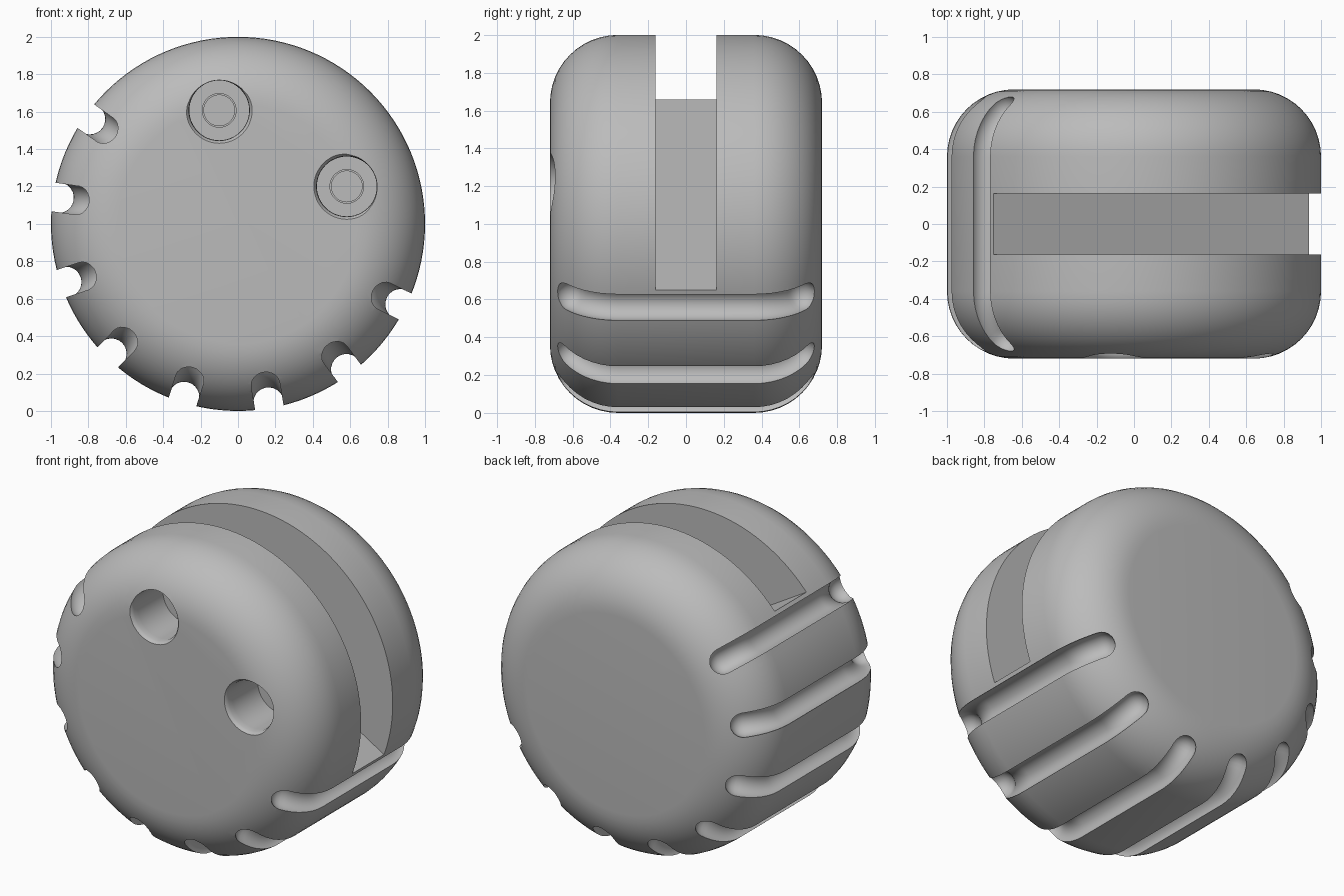
import bpy, bmesh
from math import sin, cos, pi, radians
from mathutils import Matrix, Vector

cube = bpy.data.objects.get("Cube")
if cube:
    bpy.data.objects.remove(cube, do_unlink=True)

RADIUS, HALF, FILLET = 1.0, 0.72, 0.36
AXIS = radians(59.2)          # direction the slot opens towards
CENTRE = Vector((0, 0, 1))

grey = bpy.data.materials.new("light grey")
grey.use_nodes = True
grey.diffuse_color = (0.5, 0.5, 0.5, 1)
grey.node_tree.nodes["Principled BSDF"].inputs["Base Color"].default_value = (0.5, 0.5, 0.5, 1)


def make_object(name, bm):
    bmesh.ops.recalc_face_normals(bm, faces=bm.faces)
    mesh = bpy.data.meshes.new(name)
    bm.to_mesh(mesh)
    bm.free()
    mesh.materials.append(grey)
    obj = bpy.data.objects.new(name, mesh)
    bpy.context.collection.objects.link(obj)
    return obj


def loft(name, rings):
    """Skin a list of equal rings of points and cap both ends."""
    bm = bmesh.new()
    loops = [[bm.verts.new(p) for p in ring] for ring in rings]
    n = len(loops[0])
    for a, b in zip(loops, loops[1:]):
        for i in range(n):
            j = (i + 1) % n
            bm.faces.new((a[i], a[j], b[j], b[i]))
    bm.faces.new(loops[0])
    bm.faces.new(loops[-1])
    return make_object(name, bm)


def lathe(name, profile, centre, sides):
    """Turn (radius, y) points around a y axis through centre."""
    turns = [2 * pi * i / sides for i in range(sides)]
    return loft(name, [[centre + Vector((r * cos(t), y, r * sin(t))) for t in turns]
                       for r, y in profile])


def groove(name, angle):
    """Round-ended tube that follows the rounded rim of the body."""
    r, arc, steps, end = 0.082, FILLET - 0.03, 10, radians(50)
    core = RADIUS - FILLET
    half = []                                   # (radial, y, tilt, tube radius)
    for i in range(steps + 1):
        t = end * i / steps
        half.append((core + arc * cos(t), HALF - FILLET + arc * sin(t), t, r))
    rad, y = half[-1][:2]
    for i in range(1, 6):                       # domed tip
        a = radians(84) * i / 5
        half.append((rad - r * sin(a) * sin(end), y + r * sin(a) * cos(end), end, r * cos(a)))
    path = [(p, -q, -t, s) for p, q, t, s in reversed(half)] + half
    out = Vector((cos(angle), 0, sin(angle)))
    side = Vector((-sin(angle), 0, cos(angle)))
    along = Vector((0, 1, 0))
    rings = []
    for rad, y, tilt, s in path:
        normal = out * cos(tilt) + along * sin(tilt)
        mid = CENTRE + out * rad + along * y
        rings.append([mid + s * (normal * cos(u) + side * sin(u))
                      for u in (2 * pi * k / 24 for k in range(24))])
    return loft(name, rings)


# Rounded drum body
quarter = [(RADIUS - FILLET + FILLET * sin(a), HALF - FILLET + FILLET * cos(a))
           for a in (pi / 2 * i / 12 for i in range(13))]
body = lathe("clamp_body", [(r, -y) for r, y in quarter] + quarter[::-1], CENTRE, 128)

cutters = []

# Flat-bottomed slot across the upper side
out = Vector((cos(AXIS), 0, sin(AXIS)))
bm = bmesh.new()
bmesh.ops.create_cube(bm, size=1)
bmesh.ops.scale(bm, vec=(1.2, 0.325, 2.6), verts=bm.verts)
bmesh.ops.rotate(bm, cent=(0, 0, 0), matrix=Matrix.Rotation(-AXIS, 3, 'Y'), verts=bm.verts)
bmesh.ops.translate(bm, vec=CENTRE + out * (0.18 + 0.6), verts=bm.verts)
cutters.append(make_object("slot_cutter", bm))

# Finger grooves around the lower side
for i in range(8):
    angle = AXIS + pi + radians(27) * (i - 3.5)
    cutters.append(groove("groove_cutter", angle))

# Counterbored screw holes with a softened lip
across = Vector((-sin(AXIS), 0, cos(AXIS)))
hole = [(0.19, -0.8), (0.178, -0.722), (0.168, -0.712), (0.162, -0.695), (0.16, -0.66),
        (0.16, -0.4), (0.09, -0.4), (0.09, 0), (0.082, 0), (0.082, 0.5)]
for s in (-1, 1):
    cutters.append(lathe("screw_hole_cutter", hole, CENTRE + out * 0.47 + across * 0.397 * s, 48))

# Cut everything out of the body
bpy.context.view_layer.objects.active = body
for cutter in cutters:
    cutter.hide_render = True
    mod = body.modifiers.new("cut", 'BOOLEAN')
    mod.operation = 'DIFFERENCE'
    mod.solver = 'EXACT'
    mod.object = cutter
    bpy.ops.object.modifier_apply(modifier=mod.name)
    bpy.data.objects.remove(cutter, do_unlink=True)

bpy.ops.object.select_all(action='DESELECT')
body.select_set(True)
bpy.ops.object.shade_smooth_by_angle(angle=radians(30))
